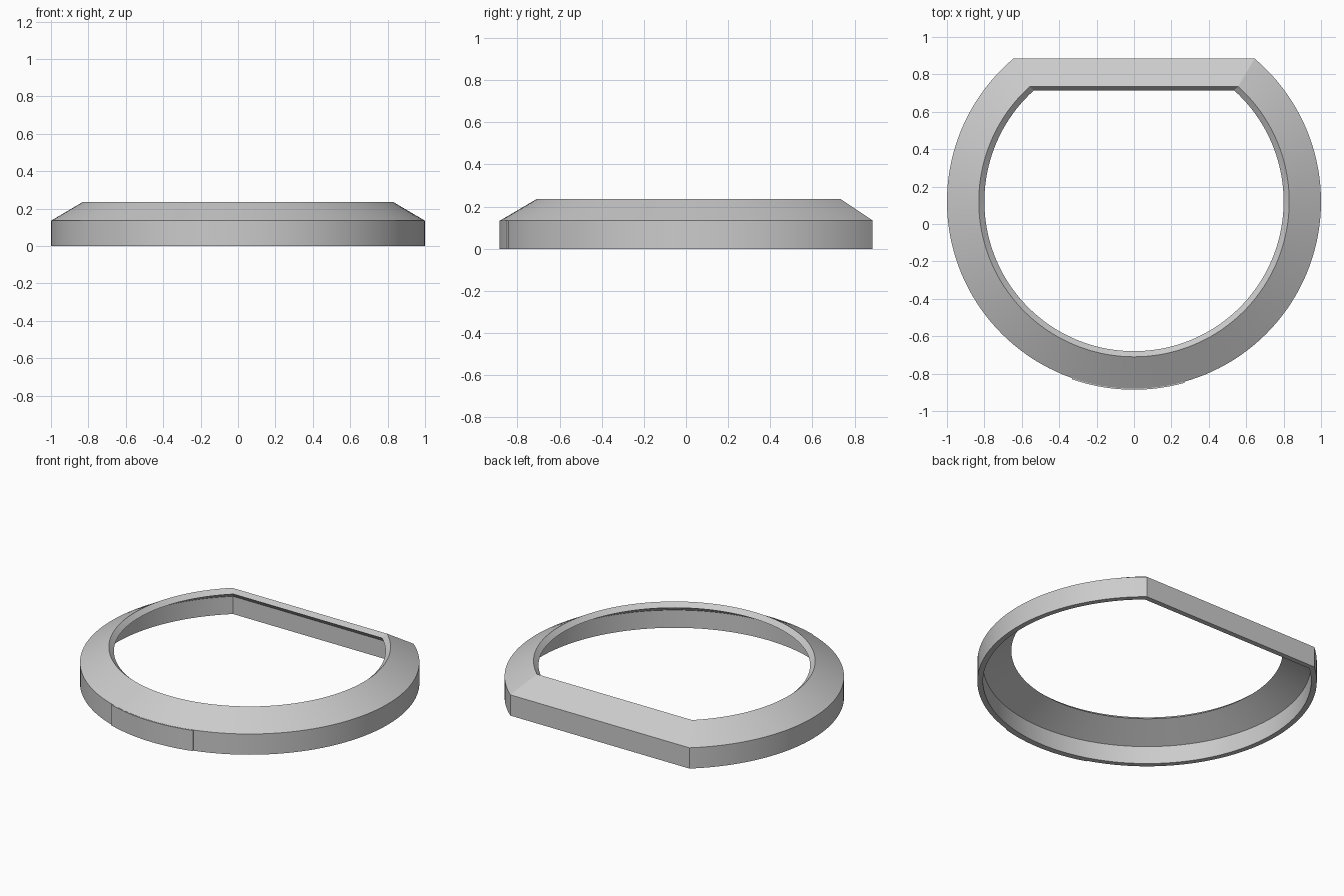
import bpy, bmesh, math

cube = bpy.data.objects.get("Cube")
if cube:
    bpy.data.objects.remove(cube, do_unlink=True)

CY = 0.12        # centre of the round part along y
SEGMENTS = 112

grey = bpy.data.materials.new("plain grey")
grey.use_nodes = True
colour = (0.6, 0.6, 0.6, 1)
grey.diffuse_color = colour
grey.node_tree.nodes["Principled BSDF"].inputs["Base Color"].default_value = colour


def d_loop(radius, flat, z):
    """Circle cut off by a straight chord at the back."""
    start = math.asin(flat / radius)
    sweep = math.pi + 2 * start
    angles = [start - sweep * i / SEGMENTS for i in range(SEGMENTS + 1)]
    return [(radius * math.cos(a), CY + radius * math.sin(a), z) for a in angles]


def arc_section(angle, section):
    return [(r * math.cos(angle), CY + r * math.sin(angle), z) for r, z in section]


def bridge(bm, first, second, closed):
    count = len(first)
    for i in range(count if closed else count - 1):
        j = (i + 1) % count
        bm.faces.new((first[i], first[j], second[j], second[i]))


def finish(bm, name):
    bmesh.ops.recalc_face_normals(bm, faces=bm.faces)
    mesh = bpy.data.meshes.new(name)
    bm.to_mesh(mesh)
    bm.free()
    mesh.materials.append(grey)
    obj = bpy.data.objects.new(name, mesh)
    bpy.context.collection.objects.link(obj)
    bpy.ops.object.select_all(action="DESELECT")
    obj.select_set(True)
    bpy.context.view_layer.objects.active = obj
    bpy.ops.object.shade_smooth_by_angle(angle=math.radians(15))


# Hollow bezel: radius, chord distance from centre, height
profile = [
    (1.0, 0.765, 0.0),      # outer wall
    (1.0, 0.765, 0.135),
    (0.83, 0.615, 0.235),   # crest
    (0.80, 0.595, 0.208),   # inner lip
    (0.967, 0.732, 0.115),  # underside of the slope
    (0.967, 0.732, 0.0),    # inner wall
]
bm = bmesh.new()
loops = [[bm.verts.new(p) for p in d_loop(*ring)] for ring in profile]
for k, loop in enumerate(loops):
    bridge(bm, loop, loops[(k + 1) % len(loops)], True)
finish(bm, "bezel_ring")

# Thin raised plate on the front wall
section = [(0.99, 0.0), (1.006, 0.0), (1.006, 0.134), (0.99, 0.134)]
left, right = math.radians(-109.3), math.radians(-74.4)
steps = 20
bm = bmesh.new()
ribs = [[bm.verts.new(p) for p in arc_section(left + (right - left) * i / steps, section)]
        for i in range(steps + 1)]
for a, b in zip(ribs, ribs[1:]):
    bridge(bm, a, b, True)
bm.faces.new(ribs[0])
bm.faces.new(ribs[-1])
finish(bm, "front_plate")
